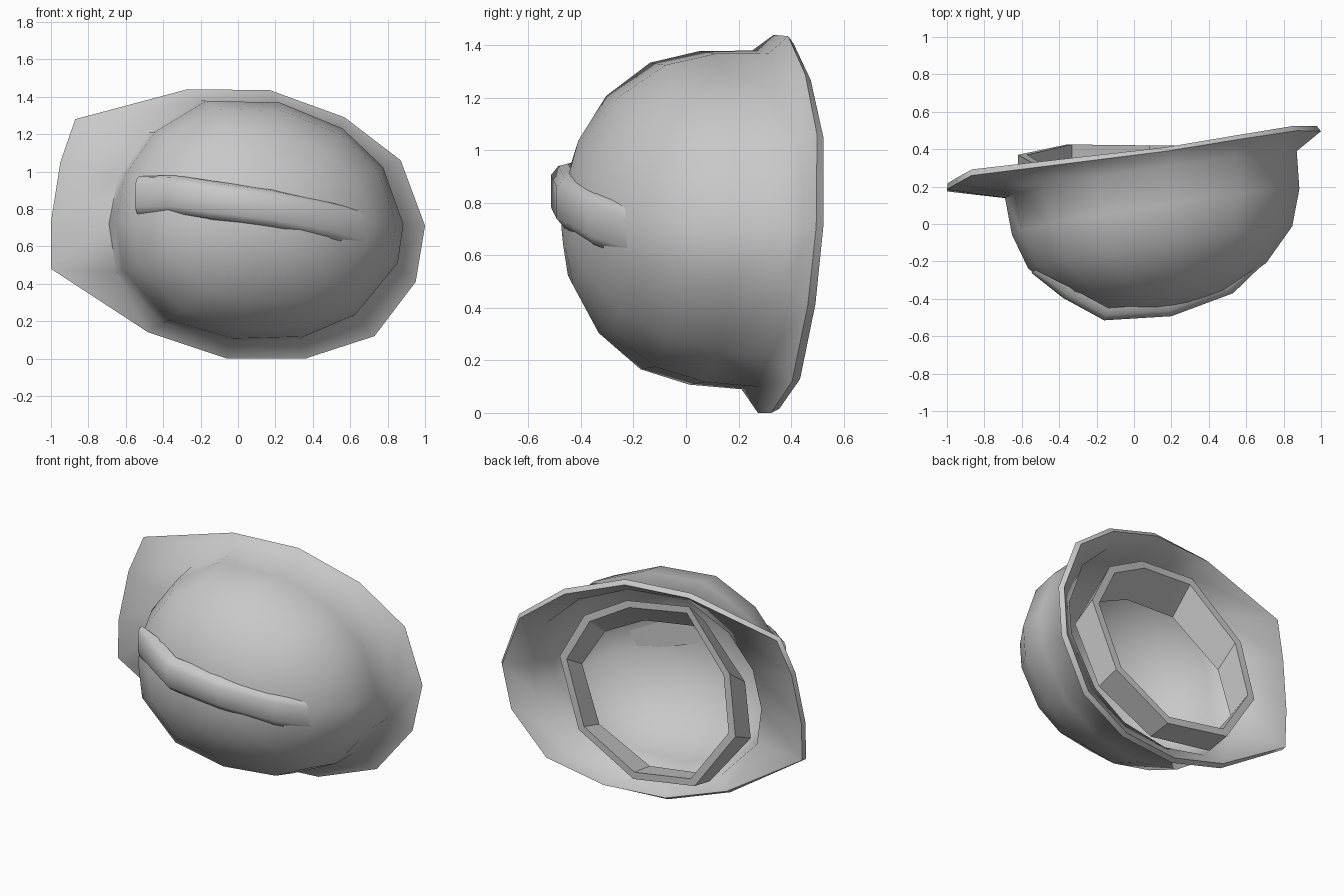
import bpy, bmesh, math
from mathutils import Vector

if "Cube" in bpy.data.objects:
    bpy.data.objects.remove(bpy.data.objects["Cube"])

grey = bpy.data.materials.new("plain_grey")
grey.diffuse_color = (0.58, 0.58, 0.58, 1)
grey.use_nodes = True
grey.node_tree.nodes["Principled BSDF"].inputs["Base Color"].default_value = grey.diffuse_color


def make(name, rings, loop=False, tip=None, caps=False, thick=0, angle=40):
    """Skin a list of equal-length point rings into one object."""
    bm = bmesh.new()
    vs = [[bm.verts.new(p) for p in r] for r in rings]
    n = len(vs[0])
    pairs = list(zip(vs, vs[1:])) + ([(vs[-1], vs[0])] if loop else [])
    for a, b in pairs:
        for i in range(n):
            j = (i + 1) % n
            bm.faces.new((a[i], a[j], b[j], b[i]))
    if tip is not None:
        t = bm.verts.new(tip)
        for i in range(n):
            bm.faces.new((vs[-1][i], vs[-1][(i + 1) % n], t))
    if caps:
        bm.faces.new(vs[0])
        bm.faces.new(vs[-1])
    bmesh.ops.recalc_face_normals(bm, faces=bm.faces)
    if tip is not None:
        bm.normal_update()
        if t.link_faces[0].normal.y > 0:
            bmesh.ops.reverse_faces(bm, faces=bm.faces)
    me = bpy.data.meshes.new(name)
    bm.to_mesh(me)
    bm.free()
    me.materials.append(grey)
    ob = bpy.data.objects.new(name, me)
    bpy.context.collection.objects.link(ob)
    bpy.ops.object.select_all(action='DESELECT')
    ob.select_set(True)
    bpy.context.view_layer.objects.active = ob
    if thick:
        m = ob.modifiers.new("wall", 'SOLIDIFY')
        m.thickness = thick
        m.offset = -1
        bpy.ops.object.modifier_apply(modifier=m.name)
    bpy.ops.object.shade_smooth_by_angle(angle=math.radians(angle))
    return ob


# Helmet shell: brim edge, dome base, then shrinking rings along a tilted axis
brim = [(-.27, .36, 1.44), (.17, .415, 1.435), (.57, .48, 1.29), (.87, .525, 1.06),
        (1, .522, .71), (.95, .49, .41), (.73, .43, .12), (.36, .35, 0), (-.06, .30, 0),
        (-.48, .25, .14), (-1, .2, .48), (-1, .21, .73), (-.95, .24, 1.05), (-.87, .285, 1.28)]
base = [(-.2, 1.38), (.2, 1.37), (.54, 1.23), (.76, 1.02), (.87, .71), (.84, .5), (.61, .22),
        (.33, .10), (-.05, .09), (-.4, .19), (-.65, .46), (-.69, .72), (-.64, .98), (-.48, 1.21)]
cx, cy, cz = .085, .265, .73


def dome_ring(s, h):
    ring = []
    for x, z in base:
        dx, dz = (x - cx) * s, (z - cz) * s
        ring.append((cx + .13 * h + dx, cy - h + .16 * dx + .05 * dz, cz + .04 * h + dz))
    return ring


profile = [(1, 0), (.985, .2), (.905, .39), (.70, .56), (.43, .67), (.22, .71)]
shell = [[(x, y - .026, z) for x, y, z in brim]] + [dome_ring(s, h) for s, h in profile]
make("helmet_shell", shell, tip=(cx + .095, cy - .725, cz + .03), thick=.035, angle=70)

# Raised ridge across the crown, fading into the dome at both ends
path = [(-.55, -.26, .87), (-.38, -.395, .875), (-.16, -.515, .845),
        (.2, -.493, .80), (.53, -.37, .735), (.69, -.215, .685)]
centre = Vector((.05, .1, .78))
section = [(-.105, -.07), (-.095, -.03), (-.06, 0), (.06, 0), (.095, -.03), (.105, -.07)]
ridge = []
for i, p in enumerate(path):
    p = Vector(p)
    out = p - centre
    out.z = 0
    out.normalize()
    k = .4 if i in (0, len(path) - 1) else 1
    ridge.append([p + out * d * k + Vector((0, 0, w)) for w, d in section])
make("crown_ridge", ridge, caps=True, angle=50)

# Inner headband: a tilted loop, its deeper edge drooping at the top
band = [(.206, .322, 1.26), (-.217, .278, 1.315), (-.55, .33, .98), (-.62, .37, .60),
        (-.36, .425, .225), (.09, .42, .15), (.49, .42, .37), (.65, .39, .80), (.49, .36, 1.10)]


def band_ring(s, deep):
    ring = []
    for x, y, z in band:
        droop = .02 + .13 * (z - .15) / 1.15
        ring.append((x * s, y - .16 * deep, .73 + (z - .73) * s - droop * deep))
    return ring


make("inner_headband",
     [band_ring(1, 0), band_ring(1, 1), band_ring(.92, 1), band_ring(.92, 0)],
     loop=True, angle=25)
